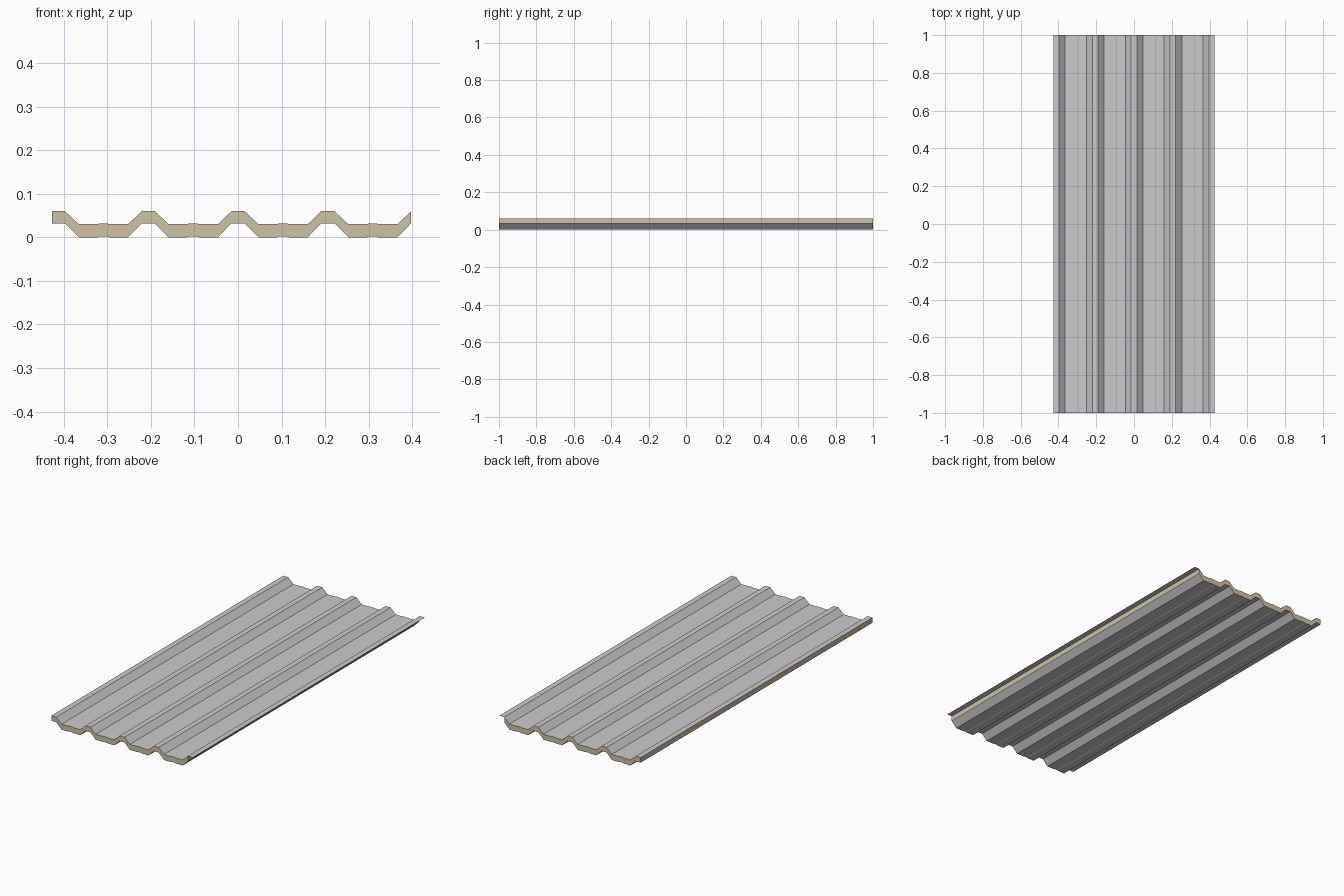
import bpy
import bmesh

cube = bpy.data.objects.get("Cube")
if cube:
    bpy.data.objects.remove(cube, do_unlink=True)

HALF_LENGTH = 1.0
PITCH = 0.206
BAYS = 4
LEFT_EDGE = -0.427
PAN, CREST = 0.03, 0.06
DEPTH = 0.03          # foam thickness under the pans
RIB = 0.002           # shallow stiffener in each pan


def material(name, rgb):
    mat = bpy.data.materials.new(name)
    mat.use_nodes = True
    color = (*rgb, 1.0)
    mat.diffuse_color = color
    bsdf = mat.node_tree.nodes["Principled BSDF"]
    bsdf.inputs["Base Color"].default_value = color
    bsdf.inputs["Roughness"].default_value = 0.6
    return mat


metal = material("light grey metal", (0.60, 0.60, 0.61))
foam = material("beige foam", (0.62, 0.54, 0.37))


def make_part(name, quads, mat):
    """Build a joined mesh from four-cornered faces."""
    bm = bmesh.new()
    for quad in quads:
        bm.faces.new([bm.verts.new(p) for p in quad])
    bmesh.ops.remove_doubles(bm, verts=bm.verts[:], dist=0.0001)
    mesh = bpy.data.meshes.new(name)
    bm.to_mesh(mesh)
    bm.free()
    mesh.materials.append(mat)
    obj = bpy.data.objects.new(name, mesh)
    bpy.context.collection.objects.link(obj)
    return obj


def strip(profile, upward):
    """Sweep a profile along the panel length."""
    quads = []
    for (xa, za), (xb, zb) in zip(profile, profile[1:]):
        quad = [(xa, -HALF_LENGTH, za), (xb, -HALF_LENGTH, zb),
                (xb, HALF_LENGTH, zb), (xa, HALF_LENGTH, za)]
        quads.append(quad if upward else quad[::-1])
    return quads


# One bay of the corrugation: crest, slope, ribbed pan, slope
bay = [(0.0, CREST), (0.03, CREST), (0.062, PAN), (0.104, PAN),
       (0.109, PAN + RIB), (0.127, PAN + RIB), (0.132, PAN), (0.175, PAN)]
top = [(LEFT_EDGE + i * PITCH + x, z) for i in range(BAYS) for x, z in bay]
right_edge = LEFT_EDGE + BAYS * PITCH
top.append((right_edge, CREST))
bottom = [(x, z - DEPTH + (0.002 if z == CREST else 0)) for x, z in top]

# Outer sheet, running on past the foam as an overlap lip
lip = (right_edge + 0.03, CREST)
make_part("outer_sheet", strip(top + [lip], True), metal)

# Inner sheet
make_part("inner_sheet", strip(bottom, False), metal)

# Exposed foam at both ends and both long edges
edges = []
for i in range(len(top) - 1):
    for y in (-HALF_LENGTH, HALF_LENGTH):
        quad = [(x, y, z) for x, z in (bottom[i], bottom[i + 1], top[i + 1], top[i])]
        edges.append(quad if y < 0 else quad[::-1])
for i in (0, -1):
    (x, low), (_, high) = bottom[i], top[i]
    quad = [(x, -HALF_LENGTH, low), (x, HALF_LENGTH, low),
            (x, HALF_LENGTH, high), (x, -HALF_LENGTH, high)]
    edges.append(quad if i else quad[::-1])
make_part("foam_core", edges, foam)
